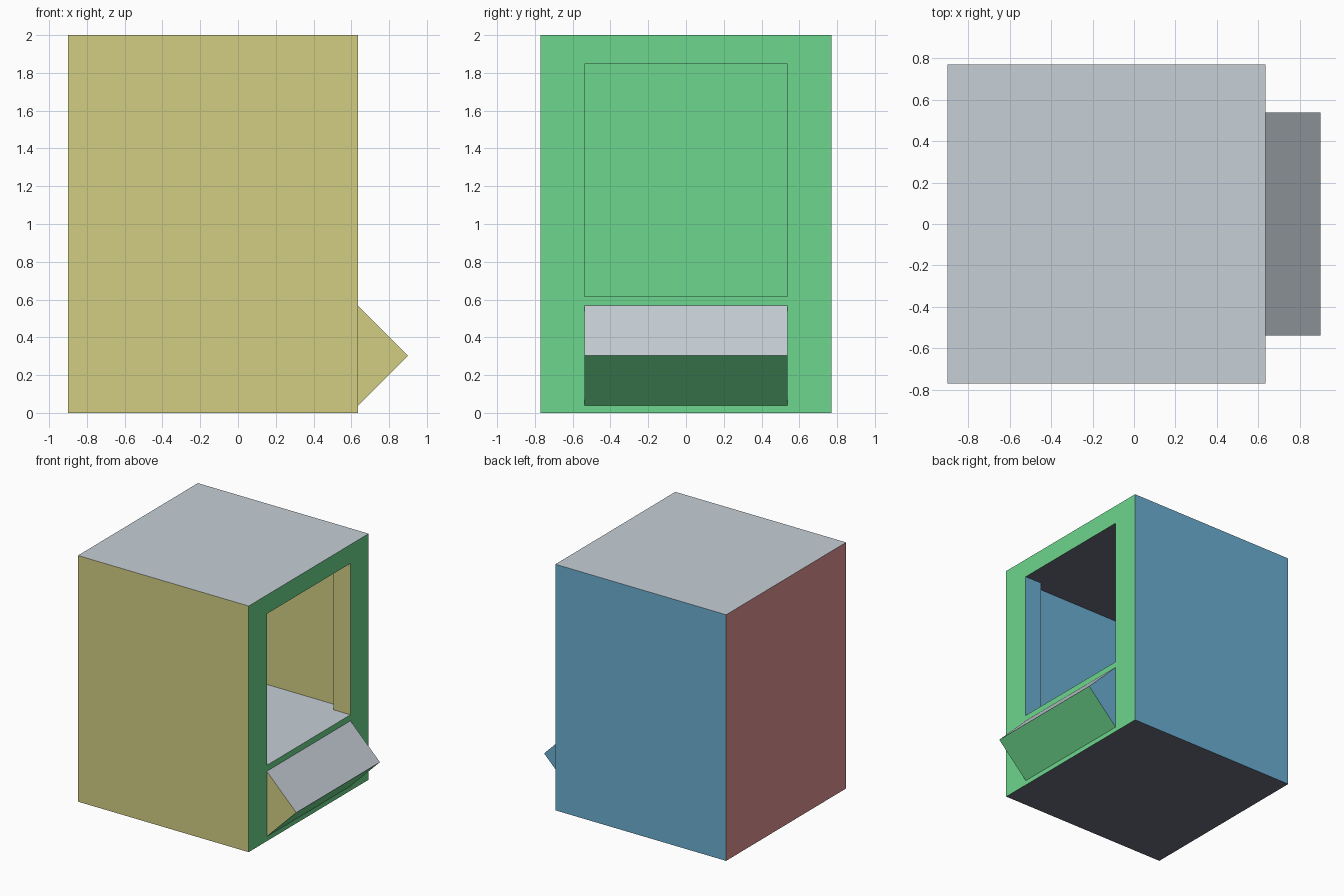
import bpy, bmesh
from mathutils import Vector

if "Cube" in bpy.data.objects:
    bpy.data.objects.remove(bpy.data.objects["Cube"])


def linear(c):
    c /= 255
    return c / 12.92 if c <= 0.04045 else ((c + 0.055) / 1.055) ** 2.4


PALETTE = [("pale_grey", (198, 207, 214)), ("green", (109, 214, 141)),
           ("khaki_yellow", (210, 206, 131)), ("sky_blue", (107, 175, 210)),
           ("dusty_red", (222, 146, 146)), ("charcoal", (105, 109, 124))]
mats = []
for name, rgb in PALETTE:
    m = bpy.data.materials.new(name)
    m.diffuse_color = (*[linear(c) for c in rgb], 1)
    m.use_nodes = True
    m.node_tree.nodes["Principled BSDF"].inputs["Base Color"].default_value = m.diffuse_color
    mats.append(m)


def prism(name, profile, sweep):
    """Closed prism: a flat profile swept along a vector."""
    bm = bmesh.new()
    base = bm.faces.new([bm.verts.new(p) for p in profile])
    res = bmesh.ops.extrude_face_region(bm, geom=[base], use_keep_orig=True)
    top = [v for v in res["geom"] if isinstance(v, bmesh.types.BMVert)]
    bmesh.ops.translate(bm, verts=top, vec=Vector(sweep))
    bmesh.ops.recalc_face_normals(bm, faces=bm.faces)
    me = bpy.data.meshes.new(name)
    bm.to_mesh(me)
    bm.free()
    ob = bpy.data.objects.new(name, me)
    bpy.context.collection.objects.link(ob)
    return ob


def colour_by_direction(ob):
    ob.data.materials.clear()
    for m in mats:
        ob.data.materials.append(m)
    for f in ob.data.polygons:
        n = f.normal
        if n.z > 0.5:
            i = 0
        elif n.x > 0.5:
            i = 1
        elif n.y < -0.5:
            i = 2
        elif n.y > 0.5:
            i = 3
        elif n.x < -0.5:
            i = 4
        else:
            i = 5
        f.material_index = i


X0, X1, Y = -0.9, 0.635, 0.77     # cabinet extents
WALL, OPEN = 0.153, 0.537         # wall thickness, half width of the opening

# Cabinet body
body = prism("cabinet_body", [(X0, -Y, 0), (X1, -Y, 0), (X1, Y, 0), (X0, Y, 0)], (0, 0, 2))

# Compartment with a narrower doorway, cut as one T-shaped plan
half = [(X0 + WALL, Y - WALL), (X1 - WALL, Y - WALL), (X1 - WALL, OPEN), (X1 + 0.2, OPEN)]
plan = half + [(x, -y) for x, y in reversed(half)]
cutter = prism("compartment_cutter", [(x, y, 0.617) for x, y in plan], (0, 0, 1.23))
cutter.hide_render = True
mod = body.modifiers.new("compartment", "BOOLEAN")
mod.operation, mod.solver, mod.object = "DIFFERENCE", "EXACT", cutter
bpy.context.view_layer.objects.active = body
bpy.ops.object.modifier_apply(modifier=mod.name)
bpy.data.objects.remove(cutter)

# Wedge-shaped tray below the opening
tray = prism("front_tray", [(X1, -OPEN, 0.038), (0.9, -OPEN, 0.303), (X1, -OPEN, 0.568)],
             (0, 2 * OPEN, 0))

for ob in (body, tray):
    colour_by_direction(ob)
